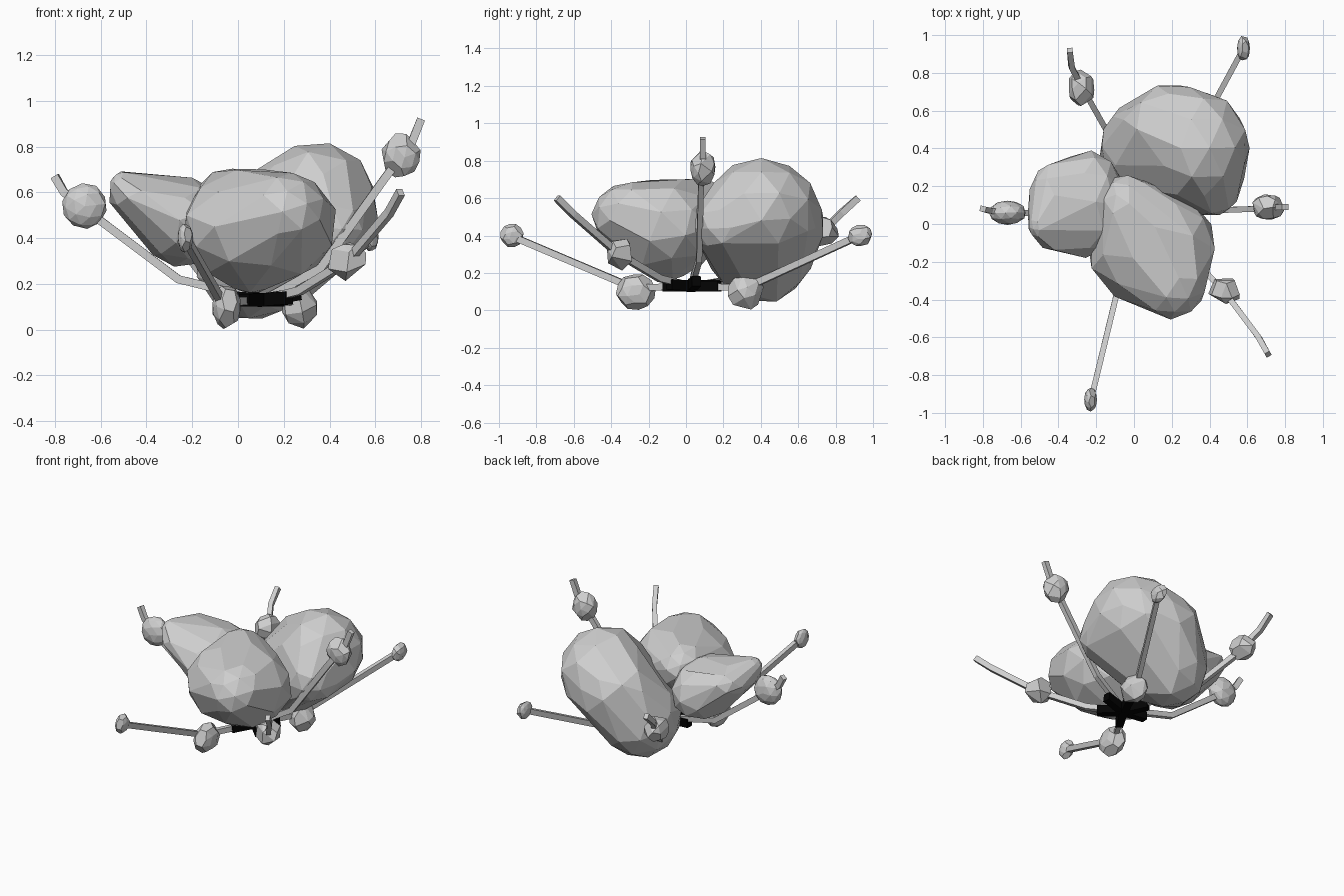
import bpy
import bmesh
import random
from math import pi
from mathutils import Vector, Matrix

random.seed(4)
cube = bpy.data.objects.get("Cube")
if cube:
    bpy.data.objects.remove(cube, do_unlink=True)


def material(name, value):
    m = bpy.data.materials.new(name)
    m.use_nodes = True
    color = (value, value, value, 1)
    m.diffuse_color = color
    m.node_tree.nodes["Principled BSDF"].inputs["Base Color"].default_value = color
    return m


grey = material("stone grey", 0.62)
black = material("black", 0.001)


def finish(bm, name, mat):
    bmesh.ops.recalc_face_normals(bm, faces=bm.faces)
    mesh = bpy.data.meshes.new(name)
    bm.to_mesh(mesh)
    bm.free()
    mesh.materials.append(mat)
    obj = bpy.data.objects.new(name, mesh)
    bpy.context.collection.objects.link(obj)
    return obj


def faceted_hull(name, lobes, merge, swell):
    """Faceted stone wrapped around ellipsoid lobes given as (centre, radii)."""
    bm = bmesh.new()
    for centre, radii in lobes:
        spin = Matrix.Rotation(random.uniform(0, pi), 4, (0.4, 0.3, 1))
        place = Matrix.Translation(centre) @ Matrix.Diagonal((*radii, 1)) @ spin
        ball = bmesh.ops.create_icosphere(bm, subdivisions=2, radius=swell, matrix=place)
        # Thin out the points so that the facets become large and uneven
        bmesh.ops.remove_doubles(bm, verts=ball["verts"], dist=min(radii) * merge)
        for v in ball["verts"]:
            if v.is_valid:
                v.co = Vector(centre).lerp(v.co, random.uniform(0.97, 1.02))
    # Keep only the outer skin
    points = [v.co.copy() for v in bm.verts]
    bm.clear()
    verts = [bm.verts.new(p) for p in points]
    bmesh.ops.convex_hull(bm, input=verts)
    bmesh.ops.delete(bm, geom=[v for v in bm.verts if not v.link_faces], context="VERTS")
    bmesh.ops.dissolve_limit(bm, angle_limit=0.2, verts=bm.verts, edges=bm.edges)
    return finish(bm, name, grey)


def stem(name, path, width, thick):
    """Four-sided stalk that follows a path."""
    bm = bmesh.new()
    pts = [Vector(p) for p in path]
    rings = []
    for i, p in enumerate(pts):
        along = (pts[min(i + 1, len(pts) - 1)] - pts[max(i - 1, 0)]).normalized()
        side = along.cross(Vector((0, 0, 1))).normalized()
        up = side.cross(along)
        rings.append([bm.verts.new(p + side * a * width / 2 + up * b * thick / 2)
                      for a, b in ((-1, -1), (1, -1), (1, 1), (-1, 1))])
    for low, high in zip(rings, rings[1:]):
        for k in range(4):
            j = (k + 1) % 4
            bm.faces.new((low[k], low[j], high[j], high[k]))
    bm.faces.new(rings[0])
    bm.faces.new(rings[-1])
    return finish(bm, name, grey)


# Three big stones
faceted_hull("front_stone", [
    ((0.09, -0.12, 0.45), (0.34, 0.31, 0.26)),
    ((-0.04, 0.08, 0.56), (0.15, 0.18, 0.14)),
    ((0.2, -0.29, 0.51), (0.19, 0.21, 0.18)),
    ((0.06, -0.1, 0.25), (0.12, 0.13, 0.09))], 0.5, 1.02)
faceted_hull("back_stone", [
    ((0.34, 0.4, 0.54), (0.27, 0.3, 0.27)),
    ((0.41, 0.25, 0.46), (0.17, 0.21, 0.18)),
    ((0.06, 0.4, 0.29), (0.24, 0.27, 0.25)),
    ((0.21, 0.5, 0.48), (0.28, 0.24, 0.23))], 0.5, 1.02)
faceted_hull("side_stone", [
    ((-0.43, 0.09, 0.58), (0.13, 0.23, 0.1)),
    ((-0.5, 0.0, 0.62), (0.06, 0.08, 0.07)),
    ((-0.24, 0.11, 0.47), (0.19, 0.28, 0.19))], 0.5, 1.03)

# Stalks: path, then the beads threaded on each one
hub = Vector((0.11, 0.03, 0.13))
STALKS = {
    "left": ([(0.36, 0.07, 0.27), (0.64, 0.08, 0.66), (0.76, 0.09, 0.82), (0.8, 0.09, 0.92)],
             [((0.71, 0.09, 0.76), (0.09, 0.07, 0.1))]),
    "front_left": ([(0.27, -0.14, 0.17), (0.48, -0.36, 0.3), (0.66, -0.6, 0.51), (0.71, -0.69, 0.6)],
                   [((0.48, -0.35, 0.3), (0.095, 0.08, 0.09))]),
    "front": ([(-0.07, -0.28, 0.12), (-0.23, -0.94, 0.4)],
              [((-0.05, -0.27, 0.1), (0.065, 0.11, 0.1)),
               ((-0.23, -0.93, 0.4), (0.035, 0.065, 0.065))]),
    "right": ([(-0.26, 0.05, 0.22), (-0.62, 0.06, 0.49), (-0.76, 0.07, 0.6), (-0.8, 0.08, 0.67)],
              [((-0.67, 0.06, 0.54), (0.1, 0.065, 0.1))]),
    "back_right": ([(-0.12, 0.45, 0.2), (-0.25, 0.68, 0.37), (-0.33, 0.83, 0.52), (-0.34, 0.92, 0.6)],
                   [((-0.28, 0.72, 0.42), (0.075, 0.1, 0.085))]),
    "back": ([(0.25, 0.32, 0.12), (0.58, 0.93, 0.4)],
             [((0.27, 0.32, 0.1), (0.08, 0.1, 0.1)),
              ((0.58, 0.93, 0.4), (0.035, 0.07, 0.06))]),
}
for name, (path, beads) in STALKS.items():
    stem(name + "_stalk", [hub] + path, 0.03, 0.036)
    for i, bead in enumerate(beads):
        faceted_hull(f"{name}_bead_{i + 1}", [bead], 0.65, 1.0)

# Black hub: one short arm along each stalk
bm = bmesh.new()
for path, beads in STALKS.values():
    way = Vector(path[0]) - hub
    way.z *= 0.3
    way.normalize()
    turn = way.to_track_quat("X", "Z").to_matrix().to_4x4()
    bmesh.ops.create_cube(bm, size=1, matrix=Matrix.Translation(hub + way * 0.07) @ turn
                          @ Matrix.Diagonal((0.19, 0.048, 0.056, 1)))
finish(bm, "hub", black)
